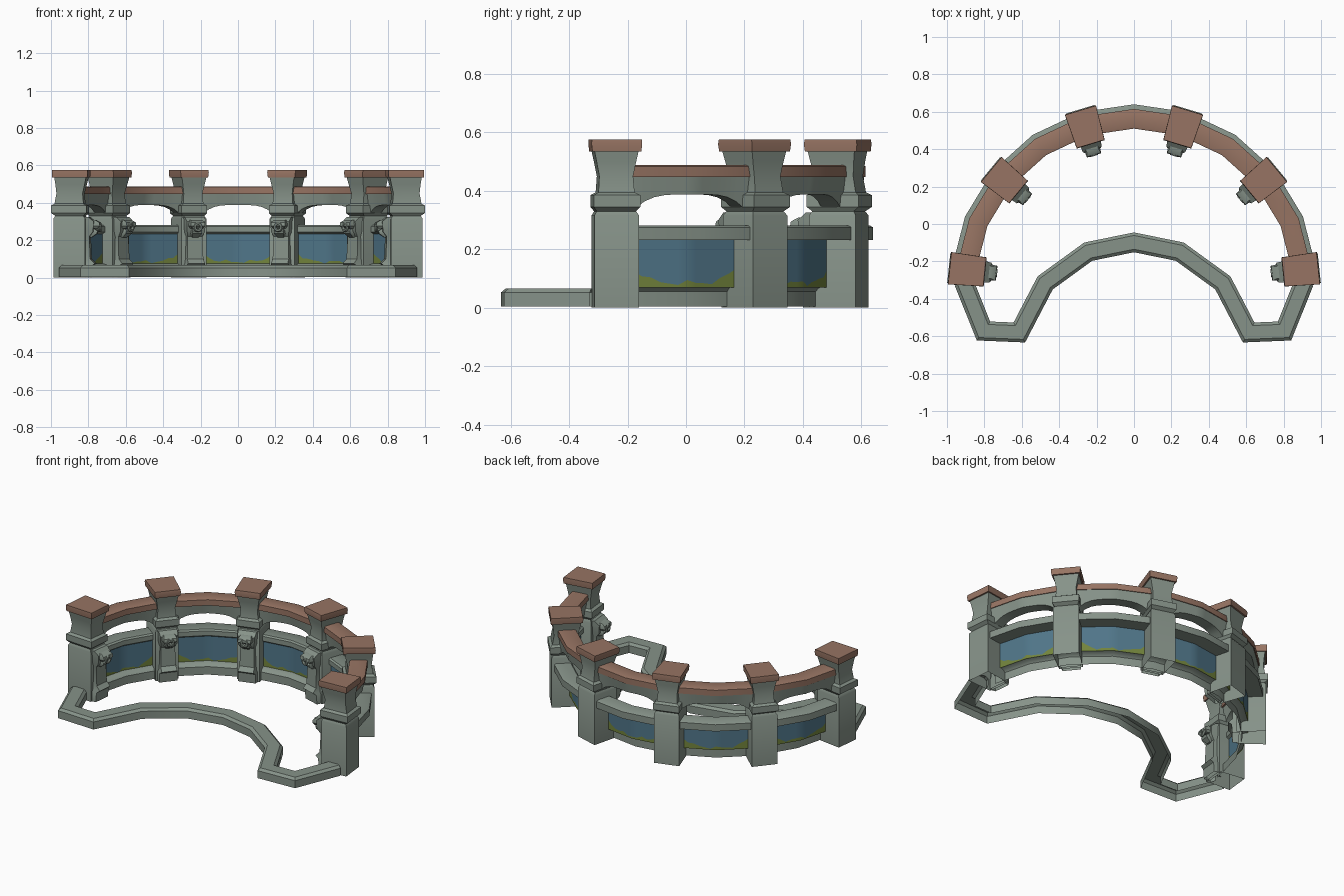
import bpy, bmesh, math
from mathutils import Vector

if "Cube" in bpy.data.objects:
    bpy.data.objects.remove(bpy.data.objects["Cube"])

def material(name, col):
    m = bpy.data.materials.new(name)
    m.diffuse_color = (*col, 1)
    m.use_nodes = True
    m.node_tree.nodes["Principled BSDF"].inputs["Base Color"].default_value = m.diffuse_color
    return m

STONE = material("grey_green_stone", (0.24, 0.29, 0.25))
CLAY = material("terracotta", (0.31, 0.175, 0.125))
BLUE = material("water_blue", (0.08, 0.18, 0.25))
MOSS = material("moss_green", (0.17, 0.23, 0.045))

CY = -0.34                      # centre of the curved wall is (0, CY)
START, BAY = 6.0, 33.6          # first pillar angle and pillar spacing, degrees
ANGLES = [math.radians(START + BAY * i) for i in range(6)]

def on_wall(t, r):
    """Point on the ten-sided wall curve, t counted in half bays."""
    i = min(int(t), 9)
    a, b = (math.radians(START + BAY / 2 * k) for k in (i, i + 1))
    p = Vector((math.cos(a), math.sin(a))).lerp(Vector((math.cos(b), math.sin(b))), t - i) * r
    return p.x, p.y + CY

def skin(name, rows, mat, closed=True, ends=(True, True)):
    """Join rows of points into a skin; closed rows form tubes."""
    bm = bmesh.new()
    vs = [[bm.verts.new(p) for p in row] for row in rows]
    n = len(rows[0])
    for a, b in zip(vs, vs[1:]):
        for k in range(n if closed else n - 1):
            j = (k + 1) % n
            bm.faces.new((a[k], a[j], b[j], b[k]))
    if closed:
        if ends[0]:
            bm.faces.new(vs[0])
        if ends[1]:
            bm.faces.new(vs[-1])
    bmesh.ops.recalc_face_normals(bm, faces=bm.faces)
    me = bpy.data.meshes.new(name)
    bm.to_mesh(me)
    bm.free()
    me.materials.append(mat)
    ob = bpy.data.objects.new(name, me)
    bpy.context.collection.objects.link(ob)
    return ob

def wall_part(name, section, ts, mat, closed=True):
    """Sweep a section (list of radius, height) along the wall."""
    rows = []
    for t in ts:
        rows.append([(*on_wall(t, r), z) for r, z in section(t)])
    return skin(name, rows, mat, closed)

def pillar_part(name, ang, rings, mat, ends=(True, True)):
    """Stack of trapezoid rings: height, inner radius, outer radius, half width."""
    er = Vector((math.cos(ang), math.sin(ang), 0))
    et = Vector((-er.y, er.x, 0))
    rows = []
    for z, ri, ro, w in rings:
        c = Vector((0, CY, z))
        rows.append([c + er * ri - et * w * 0.9, c + er * ro - et * w,
                     c + er * ro + et * w, c + er * ri + et * w * 0.9])
    return skin(name, rows, mat, True, ends)

HALF = list(range(11))
FINE = [i / 8 for i in range(81)]

def bay_u(t):                   # -1 .. 1 across each bay
    return (t % 2) - 1

# terracotta coping and the arched lintel beneath it
wall_part("coping", lambda t: [(.85, .447), (.955, .447), (.955, .484), (.945, .488),
                               (.86, .488), (.85, .484)], HALF, CLAY)

def lintel(t):
    z = .388 - .05 * min(1, abs(bay_u(t)) / .75) ** 4
    return [(.87, z), (.94, z), (.95, .447), (.86, .447)]
wall_part("arched_lintel", lintel, FINE, STONE)

# middle rail
wall_part("middle_rail", lambda t: [(.875, .243), (.89, .232), (.98, .232), (.98, .275),
                                    (.97, .281), (.885, .281), (.875, .273)], HALF, STONE)

# back panels: moss below an uneven line, blue above
def moss_line(t):
    u = bay_u(t)
    return .085 + .04 * min(1.1, abs(u) / .7) ** 4 + .007 * math.sin(11 * u + t) + .004 * math.cos(23 * u)
wall_part("moss_strip", lambda t: [(.89, .07), (.89, moss_line(t))], FINE, MOSS, False)
wall_part("blue_panel", lambda t: [(.89, moss_line(t)), (.89, .25)], FINE, BLUE, False)

# open-bottomed base curb under the panels
wall_part("base_curb", lambda t: [(.89, .075), (.862, .068), (.85, .055), (.85, .004)], HALF, STONE, False)

# pool rim: mitred sweep along a mirrored path
half_path = [(.91, -.31), (.805, -.572), (.613, -.58), (.475, -.315), (.245, -.148)]
path = [Vector(p) for p in half_path + [(0, -.098)] + [(-x, y) for x, y in reversed(half_path)]]
rim_section = [(-.052, .004), (-.052, .052), (-.036, .066), (.036, .066), (.052, .052), (.052, .004)]
rows = []
for i, p in enumerate(path):
    d1 = (p - path[max(i - 1, 0)]).normalized() if i else (path[1] - p).normalized()
    d2 = (path[i + 1] - p).normalized() if i < len(path) - 1 else d1
    n1, n2 = Vector((-d1.y, d1.x)), Vector((-d2.y, d2.x))
    n = (n1 + n2).normalized()
    n /= n.dot(n1)
    rows.append([(p.x + n.x * o, p.y + n.y * o, z) for o, z in rim_section])
skin("pool_rim", rows, STONE, False)

# pillars with caps and spout ornaments
SHAFT = [(0, .815, .985, .077), (.315, .815, .985, .077), (.33, .825, .975, .068),
         (.345, .808, .996, .08), (.385, .808, .996, .08), (.395, .825, .98, .062),
         (.45, .83, .97, .058), (.5, .818, .975, .068), (.537, .81, .98, .076)]
CAP = [(.535, .803, .99, .084), (.56, .8, .992, .087), (.575, .803, .99, .086)]
BACKPLATE = [(0, .79, .83, .06), (.06, .785, .83, .06), (.075, .765, .83, .052),
             (.1, .79, .83, .05), (.22, .795, .83, .046), (.245, .775, .83, .055),
             (.3, .77, .83, .058), (.325, .8, .83, .062)]
HOOD = [(.262, .755, .79, .035), (.275, .738, .79, .044), (.295, .742, .79, .044), (.308, .765, .79, .036)]
CHIN = [(.215, .785, .81, .018), (.235, .757, .81, .03), (.25, .752, .81, .03), (.26, .77, .81, .024)]

for i, a in enumerate(ANGLES):
    s = f"_{i + 1}"
    pillar_part("pillar" + s, a, SHAFT, STONE, (False, True))
    pillar_part("pillar_cap" + s, a, CAP, CLAY)
    pillar_part("spout_backplate" + s, a, BACKPLATE, STONE, (False, True))
    pillar_part("spout_hood" + s, a, HOOD, STONE)
    pillar_part("spout_chin" + s, a, CHIN, STONE)
    # ring-shaped mouth facing the pool
    r = .743
    bpy.ops.mesh.primitive_torus_add(major_segments=10, minor_segments=6, major_radius=.018,
                                     minor_radius=.009, rotation=(0, math.pi / 2, a),
                                     location=(r * math.cos(a), CY + r * math.sin(a), .27))
    ring = bpy.context.object
    ring.name = "spout_mouth" + s
    ring.data.materials.append(STONE)

# soft shading with crisp edges
bpy.ops.object.select_all(action='SELECT')
bpy.context.view_layer.objects.active = bpy.data.objects["pool_rim"]
bpy.ops.object.shade_smooth_by_angle(angle=math.radians(35))
